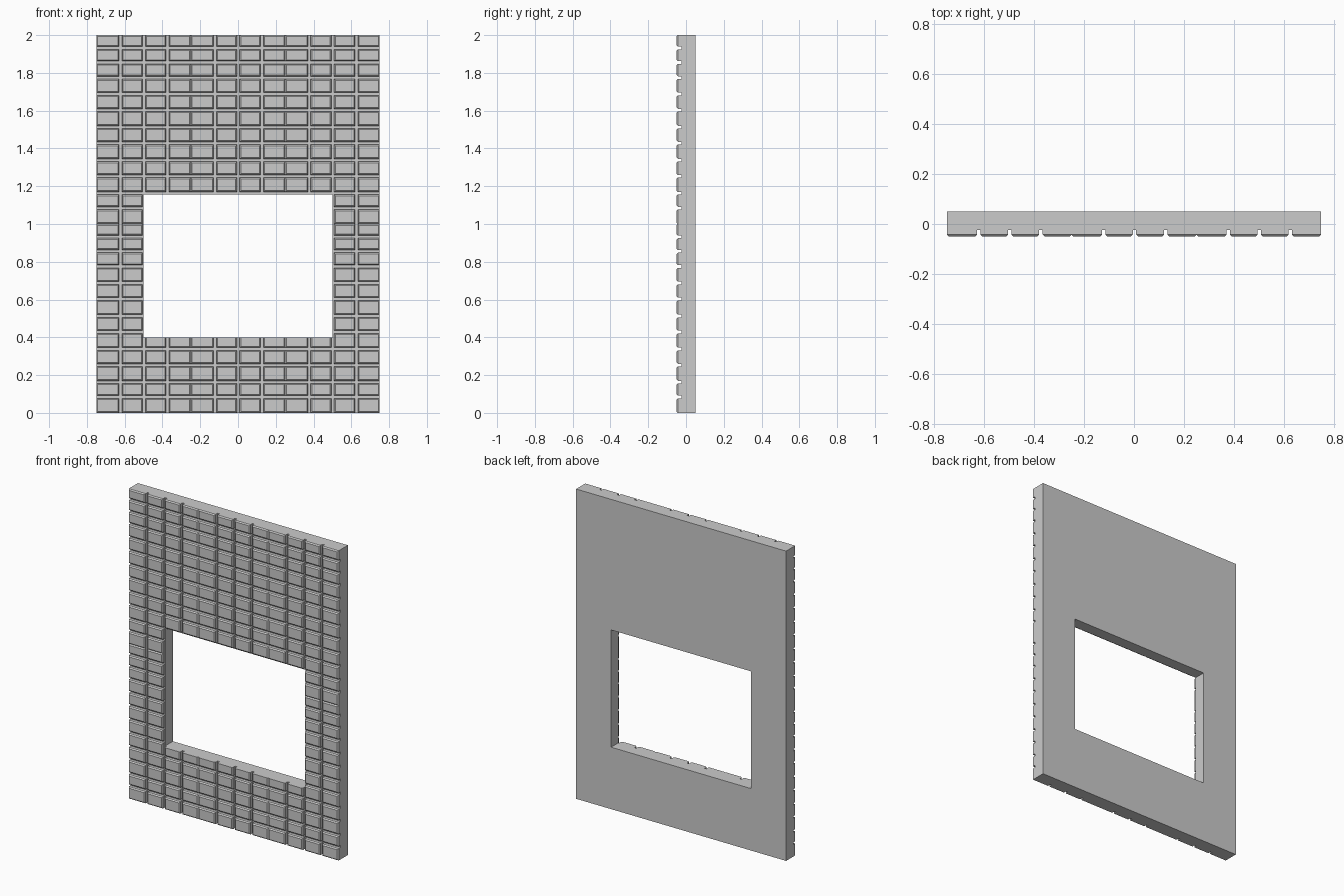
import bpy, bmesh

if "Cube" in bpy.data.objects:
    bpy.data.objects.remove(bpy.data.objects["Cube"])

FRONT, GROOVE, BACK = -0.05, -0.024, 0.05     # depth levels along y
GAP, CHAMFER = 0.014, 0.007
WIN_X, WIN_LO, WIN_HI = 0.5, 0.40, 1.157      # window opening


def finish(bm, name):
    bmesh.ops.recalc_face_normals(bm, faces=bm.faces)
    mesh = bpy.data.meshes.new(name)
    bm.to_mesh(mesh)
    bm.free()
    obj = bpy.data.objects.new(name, mesh)
    bpy.context.collection.objects.link(obj)
    return obj


def ring(bm, x0, x1, z0, z1, y):
    return [bm.verts.new((x, y, z)) for x, z in ((x0, z0), (x1, z0), (x1, z1), (x0, z1))]


def bridge(bm, a, b):
    for i in range(4):
        j = (i + 1) % 4
        bm.faces.new((a[i], a[j], b[j], b[i]))


# Backing wall with a window opening
bm = bmesh.new()
loops = [ring(bm, -0.75, 0.75, 0, 2, GROOVE),
         ring(bm, -0.75, 0.75, 0, 2, BACK),
         ring(bm, -WIN_X, WIN_X, WIN_LO, WIN_HI, BACK),
         ring(bm, -WIN_X, WIN_X, WIN_LO, WIN_HI, GROOVE)]
for k in range(4):
    bridge(bm, loops[k], loops[(k + 1) % 4])
finish(bm, "wall_backing")


def spans(cuts, size):
    """Tile intervals of one panel: flush at the panel edge, gapped inside."""
    starts = [0] + [c + GAP / 2 for c in cuts]
    ends = [c - GAP / 2 for c in cuts] + [size]
    return list(zip(starts, ends))


def add_tile(bm, x0, x1, z0, z1, cut_top):
    c = CHAMFER
    base = ring(bm, x0, x1, z0, z1, GROOVE)
    shoulder = ring(bm, x0, x1, z0, z1, FRONT + c)
    face = ring(bm, x0 + c, x1 - c, z0 + c, z1 - (0 if cut_top else c), FRONT)
    bridge(bm, base, shoulder)
    bridge(bm, shoulder, face)
    bm.faces.new(face)
    bm.faces.new(base[::-1])


# Chamfered tiles: panels of 4 x 12, three across and two high
columns = spans([0.128, 0.252, 0.377], 0.5)
rows = spans([0.084, 0.163, 0.253, 0.338, 0.428, 0.513,
              0.603, 0.688, 0.775, 0.855, 0.932], 1.0)
bm = bmesh.new()
for px in (-0.75, -0.25, 0.25):
    for pz in (0, 1):
        for a, b in columns:
            for lo, hi in rows:
                x0, x1, z0, z1 = px + a, px + b, pz + lo, pz + hi
                cut = False
                if abs(x0 + x1) / 2 < WIN_X:
                    if WIN_LO < z0 and z1 < WIN_HI + 0.01:
                        continue
                    if z0 < WIN_LO < z1:          # trimmed by the sill
                        z1, cut = WIN_LO, True
                add_tile(bm, x0, x1, z0, z1, cut)
finish(bm, "wall_tiles")
